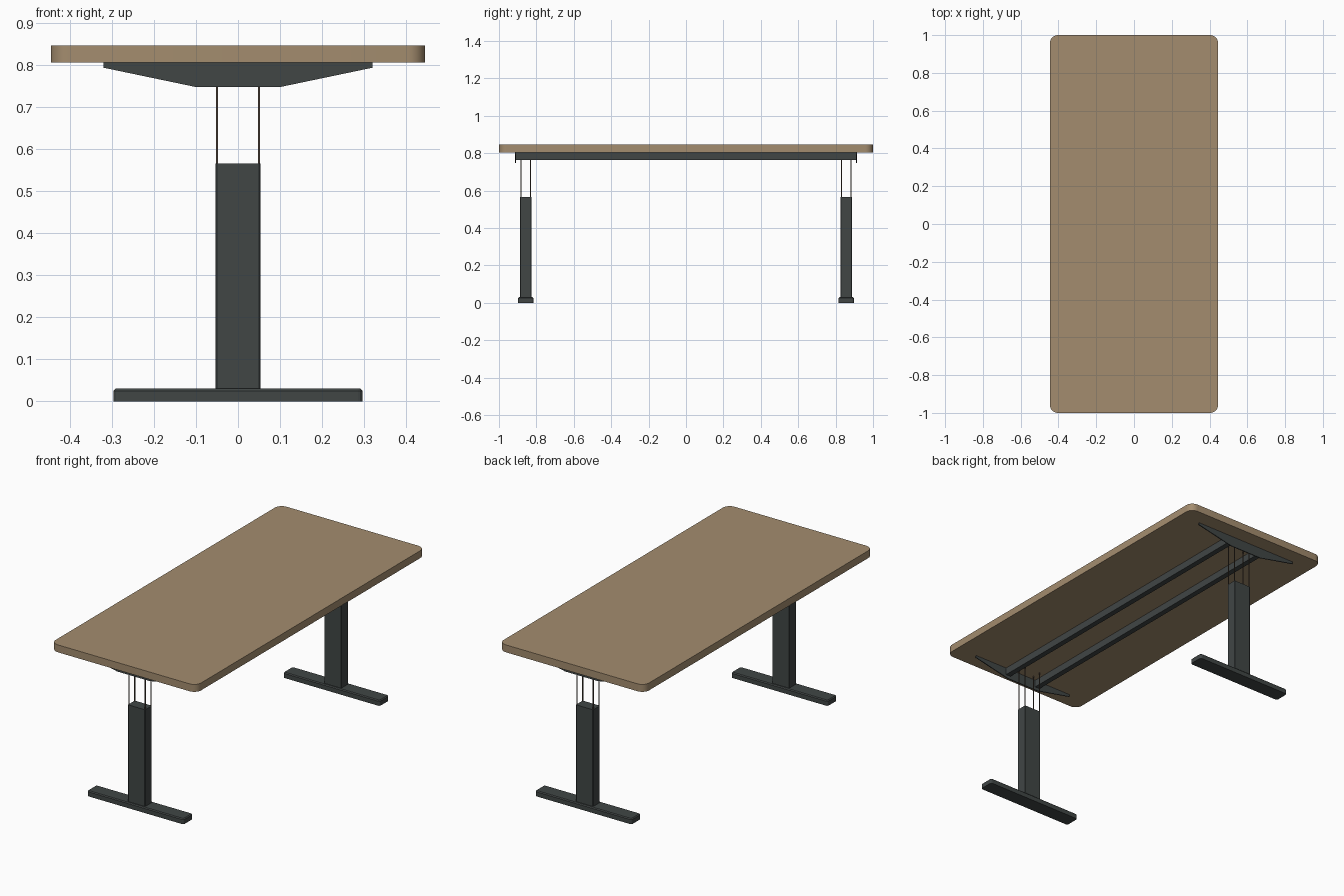
import bpy, bmesh
from mathutils import Vector

if "Cube" in bpy.data.objects:
    bpy.data.objects.remove(bpy.data.objects["Cube"])


def material(name, rgb):
    m = bpy.data.materials.new(name)
    m.diffuse_color = (*rgb, 1)
    m.use_nodes = True
    m.node_tree.nodes["Principled BSDF"].inputs["Base Color"].default_value = m.diffuse_color
    return m


WOOD = material("light brown wood", (0.37, 0.265, 0.158))
STEEL = material("dark grey steel", (0.052, 0.061, 0.060))
BROWN = material("dark brown rod", (0.09, 0.065, 0.048))


def finish(name, bm, mat, smooth=False):
    bmesh.ops.recalc_face_normals(bm, faces=bm.faces)
    me = bpy.data.meshes.new(name)
    bm.to_mesh(me)
    bm.free()
    me.materials.append(mat)
    ob = bpy.data.objects.new(name, me)
    bpy.context.collection.objects.link(ob)
    if smooth:
        bpy.ops.object.select_all(action='DESELECT')
        ob.select_set(True)
        bpy.context.view_layer.objects.active = ob
        bpy.ops.object.shade_smooth_by_angle(angle=0.6)
    return ob


def box(name, lo, hi, mat, corner=0, segs=1, top=0, smooth=False):
    """Box from two corners, with optional rounded uprights and top edge."""
    lo, hi = Vector(lo), Vector(hi)
    bm = bmesh.new()
    bmesh.ops.create_cube(bm, size=1)
    for v in bm.verts:
        v.co = Vector([(lo[i] + hi[i]) / 2 + v.co[i] * (hi[i] - lo[i]) for i in range(3)])
    if corner:
        up = [e for e in bm.edges if abs(e.verts[0].co.z - e.verts[1].co.z) > 1e-5]
        bmesh.ops.bevel(bm, geom=up, offset=corner, segments=segs, profile=0.5, affect='EDGES')
    if top:
        rim = [e for e in bm.edges if all(abs(v.co.z - hi.z) < 1e-5 for v in e.verts)]
        bmesh.ops.bevel(bm, geom=rim, offset=top, segments=1, affect='EDGES')
    return finish(name, bm, mat, smooth)


# table top with rounded corners
box("table_top", (-0.445, -1, 0.805), (0.445, 1, 0.846), WOOD, 0.042, 8, smooth=True)

# two long rails under the top
for side, s in (("left", -1), ("right", 1)):
    box(f"{side}_rail", (s * 0.1 - 0.015, -0.909, 0.765), (s * 0.1 + 0.015, 0.909, 0.805), STEEL)

PROFILE = [(-0.32, 0.805), (-0.32, 0.793), (-0.10, 0.747),
           (0.10, 0.747), (0.32, 0.793), (0.32, 0.805)]

for end, s in (("front", -1), ("back", 1)):
    c = s * 0.857
    # foot and lower leg column
    box(f"{end}_foot", (-0.296, c - 0.041, 0), (0.296, c + 0.041, 0.03), STEEL, 0.011, 3, 0.005)
    box(f"{end}_leg", (-0.053, c - 0.03, 0.03), (0.053, c + 0.03, 0.565), STEEL, 0.003)

    # thin rods at the corners of the lifting column
    for i, (dx, dy) in enumerate([(-1, -1), (1, -1), (1, 1), (-1, 1)]):
        x, y = dx * 0.05, c + dy * 0.0255
        box(f"{end}_rod_{i + 1}", (x - 0.002, y - 0.002, 0.56), (x + 0.002, y + 0.002, 0.805), BROWN)

    # tapered end bracket
    bm = bmesh.new()
    f = bm.faces.new([bm.verts.new((x, s * 0.909, z)) for x, z in PROFILE])
    ext = bmesh.ops.extrude_face_region(bm, geom=[f])["geom"]
    for v in ext:
        if isinstance(v, bmesh.types.BMVert):
            v.co.y += s * 0.005
    # the extrusion source face remains as the inner cap
    if f.is_valid is False or len(bm.faces) < 8:
        bmesh.ops.holes_fill(bm, edges=[e for e in bm.edges if e.is_boundary])
    finish(f"{end}_bracket", bm, STEEL)
